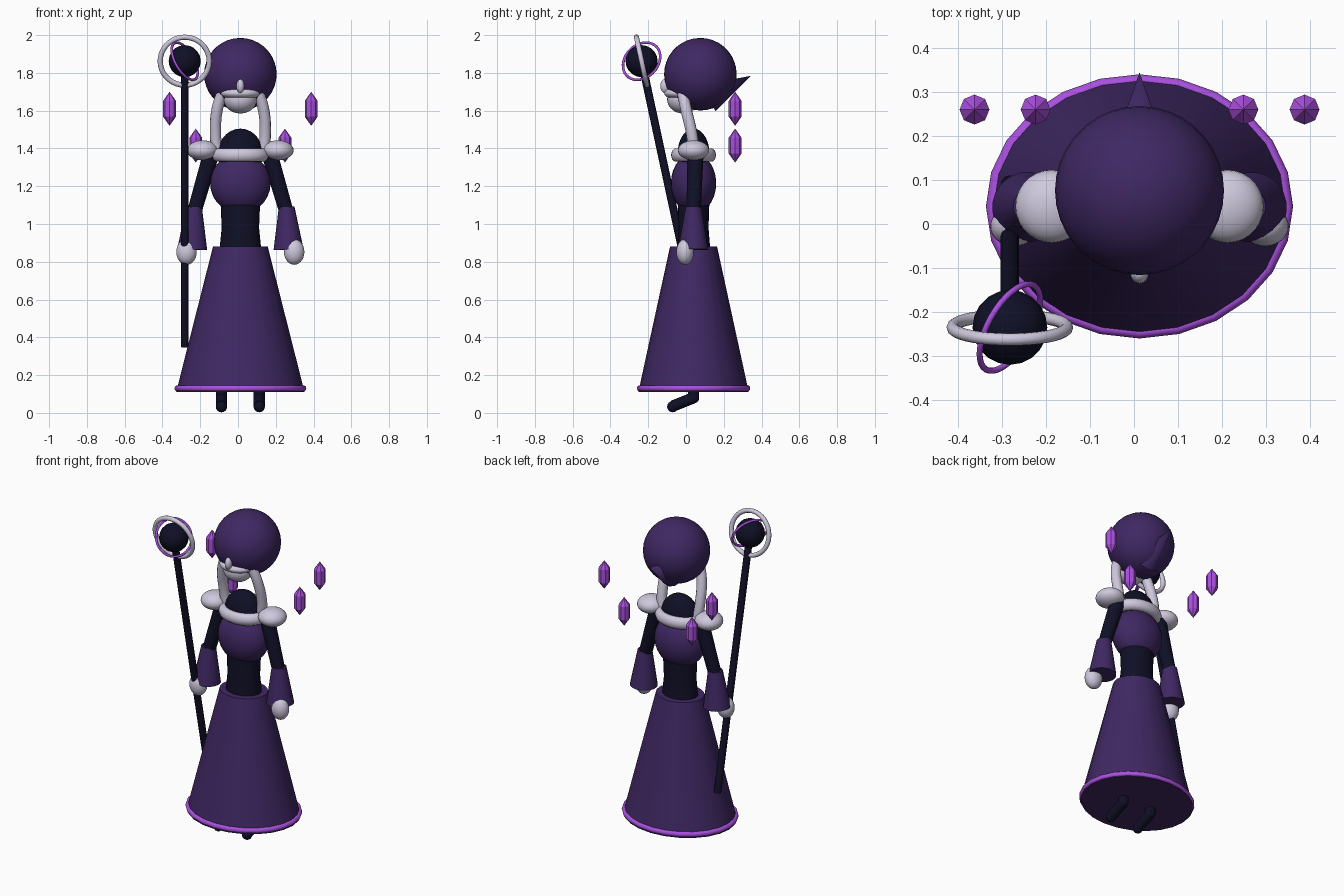
import bpy, bmesh, math
from mathutils import Vector, Matrix

if "Cube" in bpy.data.objects:
    bpy.data.objects.remove(bpy.data.objects["Cube"])

CX, CY = 0.0125, 0.04   # body axis


def material(name, rgb):
    m = bpy.data.materials.new(name)
    m.use_nodes = True
    m.diffuse_color = (*rgb, 1)
    m.node_tree.nodes["Principled BSDF"].inputs["Base Color"].default_value = (*rgb, 1)
    return m


PURPLE = material("deep purple", (0.05, 0.021, 0.125))
DARK = material("midnight", (0.005, 0.005, 0.02))
PALE = material("pale lilac", (0.62, 0.58, 0.72))
VIOLET = material("bright violet", (0.40, 0.08, 0.74))


def finish(obj, name, mat, smooth=True):
    obj.name = name
    obj.data.materials.clear()
    obj.data.materials.append(mat)
    if smooth:
        bpy.ops.object.select_all(action='DESELECT')
        obj.select_set(True)
        bpy.context.view_layer.objects.active = obj
        bpy.ops.object.shade_smooth_by_angle(angle=math.radians(45))
    return obj


def from_bmesh(bm, name, mat, smooth=True):
    bmesh.ops.recalc_face_normals(bm, faces=bm.faces)
    mesh = bpy.data.meshes.new(name)
    bm.to_mesh(mesh)
    bm.free()
    obj = bpy.data.objects.new(name, mesh)
    bpy.context.collection.objects.link(obj)
    return finish(obj, name, mat, smooth)


def ellipsoid(name, mat, loc, size, segs=28):
    bm = bmesh.new()
    bmesh.ops.create_uvsphere(bm, u_segments=segs, v_segments=segs // 2, radius=1)
    bm.transform(Matrix.Translation(loc) @ Matrix.Diagonal((*size, 1)))
    return from_bmesh(bm, name, mat)


def tapered(name, mat, a, b, ra, rb, segs=20):
    """Cone or cylinder running from a to b."""
    a, b = Vector(a), Vector(b)
    turn = (b - a).to_track_quat('Z', 'Y').to_matrix().to_4x4()
    bm = bmesh.new()
    bmesh.ops.create_cone(bm, cap_ends=True, segments=segs, radius1=ra, radius2=rb,
                          depth=(b - a).length)
    bm.transform(Matrix.Translation((a + b) / 2) @ turn)
    return from_bmesh(bm, name, mat)


def ring(name, mat, loc, normal, major, minor, squash=1, segs=36):
    bpy.ops.mesh.primitive_torus_add(major_radius=major, minor_radius=minor,
                                     major_segments=segs, minor_segments=10)
    obj = bpy.context.object
    turn = Vector(normal).to_track_quat('Z', 'Y').to_matrix().to_4x4()
    obj.data.transform(Matrix.Translation(loc) @ turn @ Matrix.Diagonal((1, squash, 1, 1)))
    return finish(obj, name, mat)


def lathe(name, mat, profile, loc, squash=1, segs=24, smooth=True):
    """Spin (radius, height) points around z, closing both ends."""
    bm = bmesh.new()
    verts = [bm.verts.new((r, 0, z)) for r, z in profile]
    edges = [bm.edges.new(p) for p in zip(verts, verts[1:])]
    bmesh.ops.spin(bm, geom=verts + edges, axis=(0, 0, 1), cent=(0, 0, 0),
                   angle=math.tau, steps=segs, use_duplicate=False)
    bmesh.ops.remove_doubles(bm, verts=bm.verts, dist=0.0005)
    bm.transform(Matrix.Translation(loc) @ Matrix.Diagonal((1, squash, 1, 1)))
    return from_bmesh(bm, name, mat, smooth)


def tube(name, mat, points, radius):
    curve = bpy.data.curves.new(name, 'CURVE')
    curve.dimensions = '3D'
    curve.bevel_depth, curve.bevel_resolution = radius, 4
    curve.use_fill_caps = True
    spline = curve.splines.new('BEZIER')
    spline.bezier_points.add(len(points) - 1)
    for bp, p in zip(spline.bezier_points, points):
        bp.co = p
        bp.handle_left_type = bp.handle_right_type = 'AUTO'
    obj = bpy.data.objects.new(name, curve)
    bpy.context.collection.objects.link(obj)
    bpy.ops.object.select_all(action='DESELECT')
    obj.select_set(True)
    bpy.context.view_layer.objects.active = obj
    bpy.ops.object.convert(target='MESH')
    return finish(bpy.context.object, name, mat)


# Skirt, hem and waist
lathe("skirt", PURPLE, [(0, 0.11), (0.34, 0.11), (0.145, 0.88), (0, 0.88)], (CX, CY, 0), 0.86)
ring("skirt_hem", VIOLET, (CX, CY, 0.13), (0, 0, 1), 0.333, 0.016, 0.86, 24)
lathe("waist", DARK, [(0, 0.86), (0.11, 0.87), (0.099, 0.98), (0.105, 1.12), (0, 1.12)],
      (CX, CY, 0), 0.8)

# Torso, neck and collar
ellipsoid("chest", PURPLE, (CX, CY, 1.215), (0.16, 0.12, 0.16))
ellipsoid("neck", DARK, (CX, CY, 1.37), (0.12, 0.085, 0.135))
ring("collar", PALE, (CX, CY, 1.365), (0, 0, 1), 0.118, 0.037, 0.77)

# Hooded head with pointed tip at the back
ellipsoid("hood", PURPLE, (CX, 0.076, 1.793), (0.192, 0.192, 0.192), 36)
tapered("hood_tip", PURPLE, (CX, 0.12, 1.665), (CX, 0.345, 1.785), 0.078, 0.0, 12)

# Face, brow and nose
ellipsoid("face", PALE, (CX, -0.015, 1.66), (0.088, 0.085, 0.075))
ellipsoid("cheeks", PALE, (CX, -0.03, 1.692), (0.105, 0.085, 0.036))
ellipsoid("nose", PALE, (CX, -0.112, 1.73), (0.021, 0.024, 0.037), 16)

# Paired parts
for side, s in (("left", 1), ("right", -1)):
    def at(x, y, z):
        return (CX + s * x, y, z)

    tube(side + "_hair_lock", PALE, [at(0.09, -0.02, 1.71), at(0.122, 0.0, 1.61),
                                     at(0.132, 0.03, 1.48), at(0.122, 0.045, 1.37)], 0.03)
    ellipsoid(side + "_shoulder", PALE, at(0.2, CY, 1.39), (0.082, 0.083, 0.053))
    tapered(side + "_arm", DARK, at(0.155, 0.05, 1.37), at(0.245, 0.04, 1.06), 0.043, 0.038)
    tapered(side + "_sleeve", PURPLE, at(0.245, 0.04, 1.09), at(0.255, 0.038, 0.865),
            0.042, 0.08)
    ellipsoid(side + "_hand", PALE, at(0.285, -0.005, 0.852), (0.054, 0.046, 0.068))
    tapered(side + "_leg", DARK, at(0.1, 0.04, 0.16), at(0.1, 0.04, 0.08), 0.03, 0.03)
    ellipsoid(side + "_ankle", DARK, at(0.1, 0.04, 0.08), (0.03, 0.03, 0.03), 16)
    tapered(side + "_foot", DARK, at(0.1, 0.04, 0.08), at(0.1, -0.07, 0.036), 0.03, 0.03)
    ellipsoid(side + "_toe", DARK, at(0.1, -0.07, 0.033), (0.03, 0.03, 0.03), 16)

    # Floating crystals behind the shoulders
    for place, x, z in (("upper", 0.375, 1.61), ("lower", 0.236, 1.415)):
        lathe(f"{side}_{place}_crystal", VIOLET,
              [(0, 0.09), (0.034, 0.042), (0.034, -0.042), (0, -0.09)],
              at(x, 0.26, z), segs=8, smooth=False)

# Staff with orb and crossing rings
top = Vector((-0.282, -0.235, 1.862))
foot = Vector((-0.282, 0.09, 0.35))
shaft = (top - foot).normalized()
tapered("staff", DARK, foot, top, 0.021, 0.021, 12)
ellipsoid("staff_orb", DARK, top, (0.085, 0.085, 0.085), 20)
ring("staff_outer_ring", PALE, top, shaft.cross(Vector((1, 0, 0))), 0.13, 0.014)
ring("staff_inner_ring", VIOLET, top, (0.775, -0.44, 0.44), 0.11, 0.007)
